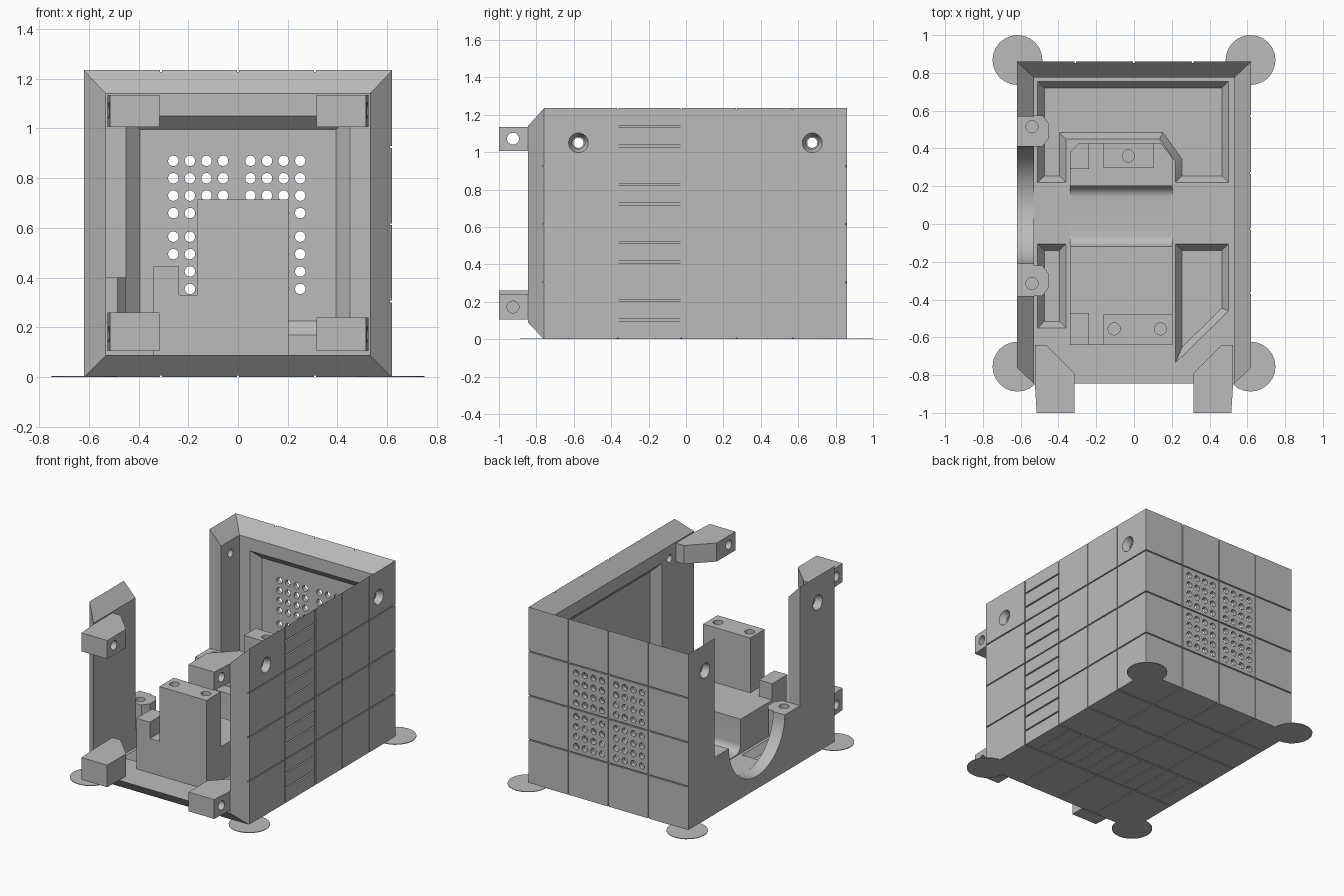
import bpy, bmesh
from math import sin, cos, pi
from mathutils import Matrix, Vector

cube = bpy.data.objects.get("Cube")
if cube:
    bpy.data.objects.remove(cube)

grey = bpy.data.materials.new("plain_grey")
grey.use_nodes = True
tone = (0.5, 0.5, 0.5, 1)
grey.diffuse_color = tone
grey.node_tree.nodes["Principled BSDF"].inputs["Base Color"].default_value = tone
parts = []


def place(u, v, w, axis):
    """Map a profile point (u, v) at depth w along the axis."""
    return Vector({"x": (w, u, v), "y": (u, w, v), "z": (u, v, w)}[axis])


def prism(bm, pts, a, b, axis, inset=None):
    """Extrude a profile from a to b; an inset tapers the b end further."""
    va = [bm.verts.new(place(u, v, a, axis)) for u, v in pts]
    vb = [bm.verts.new(place(u, v, b, axis)) for u, v in pts]
    n = len(pts)
    end = bm.faces.new(vb)
    faces = [bm.faces.new(va), end]
    for i in range(n):
        j = (i + 1) % n
        faces.append(bm.faces.new((va[i], va[j], vb[j], vb[i])))
    bmesh.ops.recalc_face_normals(bm, faces=faces)
    if inset:
        bm.normal_update()
        bmesh.ops.inset_individual(bm, faces=[end], thickness=inset[0],
                                   depth=inset[1], use_even_offset=True)


def rect(u0, u1, v0, v1):
    return [(u0, v0), (u1, v0), (u1, v1), (u0, v1)]


def arc(cu, cv, r, a0, a1, n):
    return [(cu + r * cos(a0 + (a1 - a0) * i / n), cv + r * sin(a0 + (a1 - a0) * i / n))
            for i in range(n + 1)]


def tube(bm, u, v, a, b, axis, r, r2=None):
    """Round cutter or disc from a to b, with radius r at a and r2 at b."""
    r2 = r if r2 is None else r2
    mid = place(u, v, (a + b) / 2, axis)
    direction = place(0, 0, 1 if b > a else -1, axis)
    turn = Vector((0, 0, 1)).rotation_difference(direction).to_matrix().to_4x4()
    bmesh.ops.create_cone(bm, cap_ends=True, segments=24, radius1=r, radius2=r2,
                          depth=abs(b - a), matrix=Matrix.Translation(mid) @ turn)


def finish(name, bm):
    mesh = bpy.data.meshes.new(name)
    bm.to_mesh(mesh)
    bm.free()
    obj = bpy.data.objects.new(name, mesh)
    bpy.context.scene.collection.objects.link(obj)
    return obj


def part(name, bm):
    obj = finish(name, bm)
    obj.data.materials.append(grey)
    parts.append(obj)
    return obj


def solid(name, pts, a, b, axis):
    bm = bmesh.new()
    prism(bm, pts, a, b, axis)
    return part(name, bm)


def wall(name, outer, inner, a, b, axis):
    """Mitred panel between an outer and a smaller or shifted inner rectangle."""
    bm = bmesh.new()
    for pts, w in ((rect(*outer), a), (rect(*inner), b)):
        for u, v in pts:
            bm.verts.new(place(u, v, w, axis))
    bmesh.ops.convex_hull(bm, input=bm.verts)
    bmesh.ops.dissolve_limit(bm, angle_limit=0.01, verts=bm.verts, edges=bm.edges)
    return part(name, bm)


def cut(obj, *cutters):
    """Subtract each cutter mesh in turn and bake the result."""
    helpers = []
    for bm in cutters:
        helper = finish("cutter", bm)
        helper.hide_render = True
        mod = obj.modifiers.new("cut", "BOOLEAN")
        mod.operation, mod.solver, mod.object = "DIFFERENCE", "EXACT", helper
        helpers.append(helper)
    graph = bpy.context.evaluated_depsgraph_get()
    mesh = bpy.data.meshes.new_from_object(obj.evaluated_get(graph))
    obj.modifiers.clear()
    obj.data = mesh
    for helper in helpers:
        bpy.data.objects.remove(helper)


def cutter(add, *args, **kw):
    bm = bmesh.new()
    add(bm, *args, **kw)
    return bm


def grooves(us, vs, w, axis, vents=None):
    """Thin panel lines on the plane w: upright, level, then short vent slots."""
    up, level, slots = bmesh.new(), bmesh.new(), bmesh.new()
    for u in us:
        prism(up, rect(u - .004, u + .004, -2, 2), w - .007, w + .007, axis)
    for v in vs:
        prism(level, rect(-2, 2, v - .004, v + .004), w - .008, w + .008, axis)
    result = [up, level]
    if vents:
        for r in vents:
            prism(slots, rect(*r), w - .012, w + .012, axis)
        result.append(slots)
    else:
        slots.free()
    return result


W, IW, H, IH = .62, .53, 1.235, 1.14
FRONT, IFRONT, BACK, IBACK, T = -.76, -.845, .86, .775, .09
cols, rows, bays = [-.31, 0, .31], [.305, .615, .925], [-.365, -.025, .27, .57]
vent = (-.365, -.025)

# Floor with tapered pockets and panel lines underneath
floor = wall("floor", (-W, W, FRONT, BACK), (-IW, IW, IFRONT, IBACK), 0, T, "z")
pockets = bmesh.new()
for outline in (
        [(-.51, .755), (.5, .755), (.5, .22), (.22, .22), (.22, .33), (.135, .45),
         (-.36, .45), (-.36, .22), (-.51, .22)],
        rect(-.51, -.36, -.55, -.105),
        [(.22, -.105), (.5, -.105), (.5, -.46), (.22, -.735)]):
    prism(pockets, outline, .2, T, "z", inset=(.035, .05))
slots = [(x - .004, x + .004, *vent) for x in [i * .1033 for i in range(-5, 6) if i % 3]]
cut(floor, pockets, *grooves(cols, bays, 0, "z", slots))

# Back panel with a recess and a grid of air holes
back = wall("back_panel", (-W, W, 0, H), (-IW, IW, T, IH), BACK, IBACK, "y")
holes = bmesh.new()
for i in range(4):
    for x in (-.26, .05):
        for j in range(4):
            for z in (.355, .66):
                tube(holes, x + .0667 * i, z + .07 * j, .7, .95, "y", .021)
cut(back, cutter(prism, rect(-.45, .45, .17, 1.05), .65, IBACK, "y", inset=(.055, .055)),
    *grooves(cols, rows, BACK, "y"), holes)


def screw_holes(side):
    bore, sink = bmesh.new(), bmesh.new()
    for y in (-.575, .675):
        tube(bore, y, 1.05, side * .4, side * .7, "x", .027)
        tube(sink, y, 1.05, side * .625, side * .575, "x", .055, .035)
    return bore, sink


# Side walls: a panelled one, and one with a large cradle opening
outer, inner = (FRONT, BACK, 0, H), (IFRONT, IBACK, T, IH)
right = wall("panelled_wall", outer, inner, W, IW, "x")
slots = [(*vent, z - .005, z + .005) for z in [i * .1033 for i in range(1, 12) if i % 3]]
cut(right, cutter(prism, rect(-.49, .59, .17, 1.05), .4, IW, "x", inset=(.055, .055)),
    *grooves(bays, rows, W, "x", slots), *screw_holes(1))

left = wall("open_wall", outer, inner, -W, -IW, "x")
opening = [(.57, 1.4), (.57, .4)] + arc(.1, .4, .31, 0, -pi, 32) + [(-.38, .4), (-.38, 1.4)]
cut(left, cutter(prism, opening, -.8, -.4, "x"), *screw_holes(-1))

# Screw ledges beside the opening
for name, y0, y1, hole in (("back_ledge", .41, .575, .515), ("front_ledge", -.38, -.22, -.315)):
    ledge = solid(name, [(-.535, y0), (-.485, y0), (-.45, y0 + .045), (-.45, y1 - .045),
                         (-.485, y1), (-.535, y1)], .22, .4, "z")
    for obj in (ledge, left):
        cut(obj, cutter(tube, -.54, hole, .3, .5, "z", .032))

# Front fixing lugs
for side, sx in (("left", 1), ("right", -1)):
    shape = [(sx * x, y) for x, y in
             ((.525, -.64), (.465, -.64), (.315, -.79), (.315, -1), (.515, -1), (.525, -.845))]
    for level, z0, z1 in (("upper", 1.005, 1.135), ("lower", .105, .24 if sx > 0 else .26)):
        lug = solid(f"{level}_{side}_lug", shape, z0, z1, "z")
        blind = level == "lower" and sx < 0
        cut(lug, cutter(tube, -.925, z0 + .067, sx * (.42 if blind else .2), sx * .7, "x", .032))

# Central cradle with a filleted channel
fillet = .06
profile = ([(-.64, T - .005), (-.64, .33), (-.12, .33)]
           + arc(-.12 + fillet, .095 + fillet, fillet, pi, 1.5 * pi, 8)
           + arc(.2 - fillet, .095 + fillet, fillet, 1.5 * pi, 2 * pi, 8)
           + [(.2, .33), (.3, .33), (.3, T - .005)])
solid("cradle", profile, -.34, .203, "x")
solid("cradle_back", [(-.34, .3), (.203, .3), (.203, .35), (.14, .43), (-.29, .43), (-.34, .38)],
      T - .005, .33, "z")

# Posts standing on the cradle
front_post = solid("front_post", rect(-.163, .203, -.64, -.48), .33, .715, "z")
back_post = solid("back_post", rect(-.163, .105, .3, .43), .33, .715, "z")
for post, x, y in ((front_post, -.105, -.555), (front_post, .14, -.555), (back_post, -.03, .36)):
    cut(post, cutter(tube, x, y, .5, .8, "z", .032))
solid("front_stub", rect(-.34, -.237, -.64, -.47), .33, .445, "z")
solid("back_stub", [(-.34, .29), (-.237, .29), (-.237, .43), (-.29, .43), (-.34, .38)],
      .33, .445, "z")

# Thin corner pads under the case
for i, (x, y) in enumerate(((-.617, -.755), (.617, -.755), (-.617, .868), (.617, .868))):
    part(f"corner_pad_{i + 1}", cutter(tube, x, y, 0, .004, "z", .132))

# Smooth the round surfaces, keep edges sharp
bpy.ops.object.select_all(action="DESELECT")
for obj in parts:
    obj.select_set(True)
bpy.context.view_layer.objects.active = parts[0]
bpy.ops.object.shade_smooth_by_angle()
